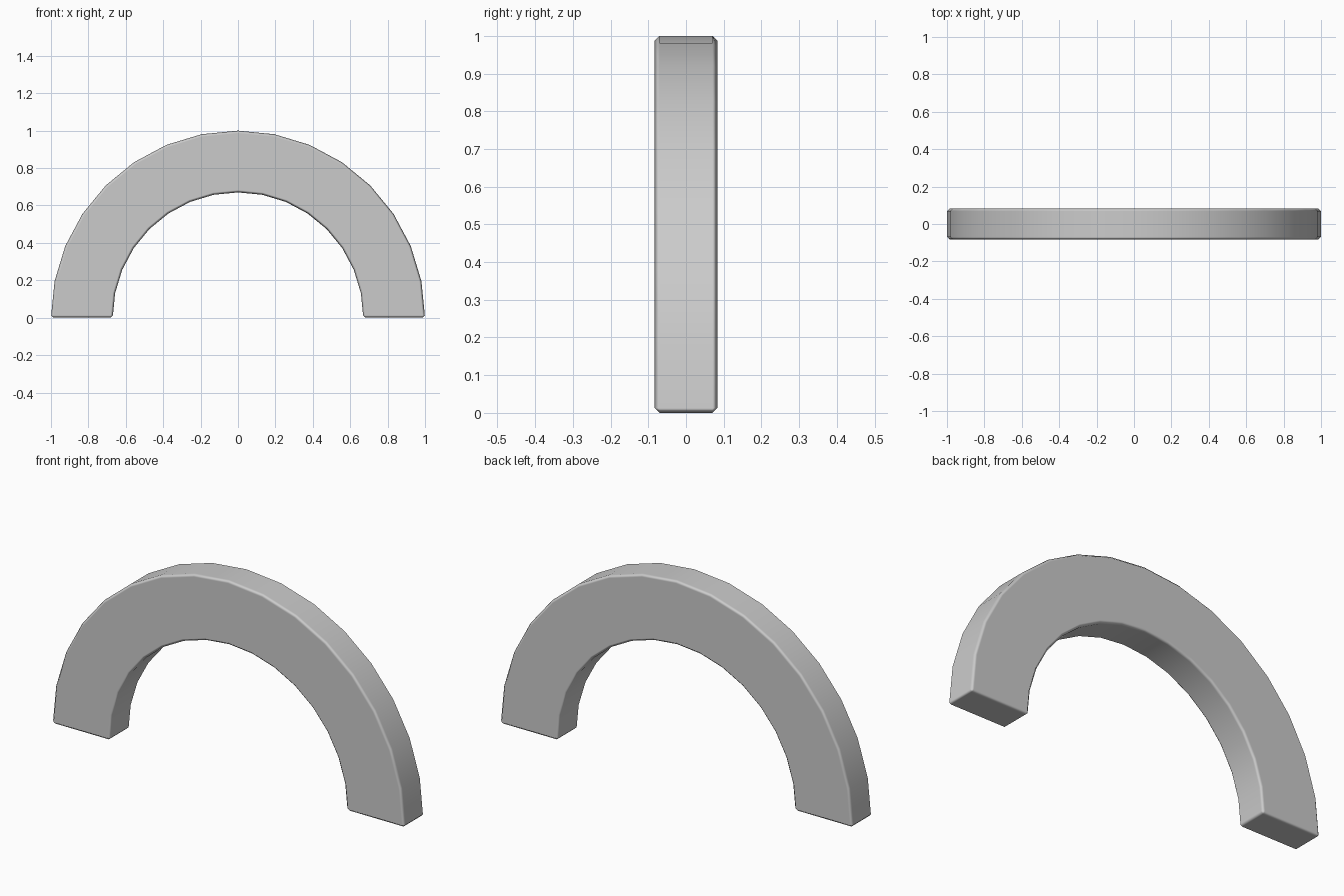
import bpy, bmesh
from math import pi, cos, sin, radians

if "Cube" in bpy.data.objects:
    bpy.data.objects.remove(bpy.data.objects["Cube"])

SEGMENTS, OUTER, INNER, HALF_DEPTH = 16, 1.0, 0.67, 0.083


def arc(radius):
    return [(radius * cos(pi * i / SEGMENTS), radius * sin(pi * i / SEGMENTS))
            for i in range(SEGMENTS + 1)]


# Half-ring: four arcs (outer/inner, front/back) joined by quads
bm = bmesh.new()
rails = [[bm.verts.new((x, y, z)) for x, z in arc(r)]
         for r, y in ((OUTER, -HALF_DEPTH), (OUTER, HALF_DEPTH),
                      (INNER, HALF_DEPTH), (INNER, -HALF_DEPTH))]
for k in range(4):
    a, b = rails[k], rails[(k + 1) % 4]
    for i in range(SEGMENTS):
        bm.faces.new((a[i], b[i], b[i + 1], a[i + 1]))
# Feet
for i in (0, SEGMENTS):
    bm.faces.new([rail[i] for rail in rails])
bmesh.ops.recalc_face_normals(bm, faces=bm.faces)
for f in bm.faces:
    f.smooth = True

mesh = bpy.data.meshes.new("arch")
bm.to_mesh(mesh)
bm.free()
arch = bpy.data.objects.new("arch", mesh)
bpy.context.collection.objects.link(arch)

# Small chamfer on the hard edges, flat faces kept flat
bevel = arch.modifiers.new("edge_bevel", 'BEVEL')
bevel.width = 0.013
bevel.segments = 1
bevel.limit_method = 'ANGLE'
bevel.angle_limit = radians(40)
bevel.harden_normals = True
